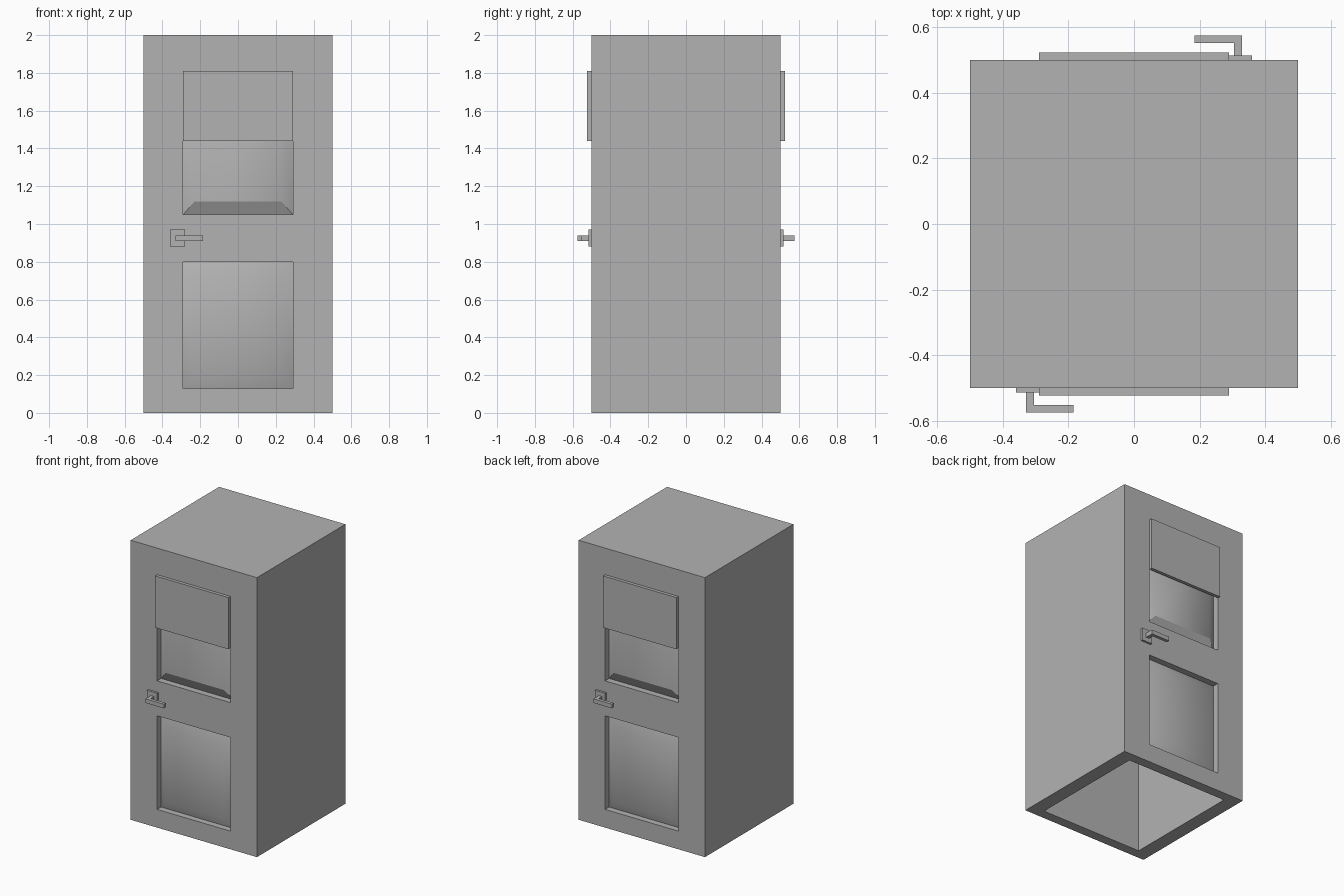
import bpy, bmesh, math
from mathutils import Matrix

old = bpy.data.objects.get("Cube")
if old:
    bpy.data.objects.remove(old, do_unlink=True)

grey = bpy.data.materials.new("plain grey")
grey.use_nodes = True
shade = (0.45, 0.45, 0.45, 1)
grey.diffuse_color = shade
grey.node_tree.nodes["Principled BSDF"].inputs["Base Color"].default_value = shade

TURN = {"front": 0, "back": math.pi}
DEPTH = 0.045          # recess depth
HALF = 0.29            # half width of the panels


def finish(name, bm, angle=0):
    """Turn a bmesh into a grey object, spun about z for the chosen side."""
    bmesh.ops.transform(bm, matrix=Matrix.Rotation(angle, 4, "Z"), verts=bm.verts)
    bmesh.ops.recalc_face_normals(bm, faces=bm.faces)
    mesh = bpy.data.meshes.new(name)
    bm.to_mesh(mesh)
    bm.free()
    mesh.materials.append(grey)
    obj = bpy.data.objects.new(name, mesh)
    bpy.context.collection.objects.link(obj)
    return obj


def add_box(bm, x, y, z):
    """Add a box given its (min, max) along each axis."""
    verts = bmesh.ops.create_cube(bm, size=1)["verts"]
    for v in verts:
        v.co = [r[0] if c < 0 else r[1] for c, r in zip(v.co, (x, y, z))]


def box(name, x, y, z, angle=0):
    bm = bmesh.new()
    add_box(bm, x, y, z)
    return finish(name, bm, angle)


def cut(target, cutter):
    mod = target.modifiers.new("cut", "BOOLEAN")
    mod.operation, mod.solver, mod.object = "DIFFERENCE", "EXACT", cutter
    bpy.ops.object.select_all(action="DESELECT")
    bpy.context.view_layer.objects.active = target
    target.select_set(True)
    bpy.ops.object.modifier_apply(modifier=mod.name)
    bpy.data.objects.remove(cutter, do_unlink=True)


def raised_panel(name, z0, z1, angle, flat_bottom):
    """Raised centre with softly shaded sloping borders."""
    bm = bmesh.new()
    loops = []
    for inset, y in ((0, -0.5 + DEPTH), (1, -0.49)):
        x, lift = HALF - 0.06 * inset, 0.07 * inset
        corners = ((-x, z0 + lift), (x, z0 + lift), (x, z1 - lift), (-x, z1 - lift))
        loops.append([bm.verts.new((cx, y, cz)) for cx, cz in corners])
    outer, inner = loops
    for i in range(4):
        j = (i + 1) % 4
        face = bm.faces.new((outer[i], outer[j], inner[j], inner[i]))
        face.smooth = True
        # the lowest slope is crisp on the upper panel
        if i == 0 and flat_bottom:
            face.smooth = False
            for e in face.edges:
                e.smooth = False
    bm.faces.new(inner).smooth = True
    bm.normal_update()
    obj = finish(name, bm, angle)
    # keep the open sheet facing outwards
    mesh = obj.data
    out = 1 if angle else -1
    if mesh.polygons[4].normal.y * out < 0:
        mesh.flip_normals()
    return obj


# hollow body, open underneath
body = box("body", (-0.5, 0.5), (-0.5, 0.5), (0, 2))
cut(body, box("cavity", (-0.4, 0.4), (-0.43, 0.43), (-0.1, 1.9)))

panels = {"lower_panel": (0.13, 0.8), "upper_panel": (1.05, 1.81)}
for side, angle in TURN.items():
    # recesses with raised panels
    for name, (z0, z1) in panels.items():
        cut(body, box("recess", (-HALF, HALF), (-0.6, -0.5 + DEPTH), (z0, z1), angle))
        raised_panel(f"{side}_{name}", z0, z1, angle, name == "upper_panel")

    # sliding shutter over the upper panel
    box(f"{side}_shutter", (-HALF, HALF), (-0.523, -0.5), (1.44, 1.81), angle)

    # handle: backplate, then stem and lever as one L shape
    box(f"{side}_handle_plate", (-0.36, -0.28), (-0.515, -0.5), (0.88, 0.97), angle)
    bm = bmesh.new()
    profile = ((-0.33, -0.515), (-0.33, -0.575), (-0.185, -0.575),
               (-0.185, -0.552), (-0.305, -0.552), (-0.305, -0.515))
    base = bm.faces.new([bm.verts.new((x, y, 0.91)) for x, y in profile])
    top = bmesh.ops.extrude_face_region(bm, geom=[base])["geom"]
    bmesh.ops.translate(bm, vec=(0, 0, 0.03),
                        verts=[g for g in top if isinstance(g, bmesh.types.BMVert)])
    finish(f"{side}_handle_lever", bm, angle)
